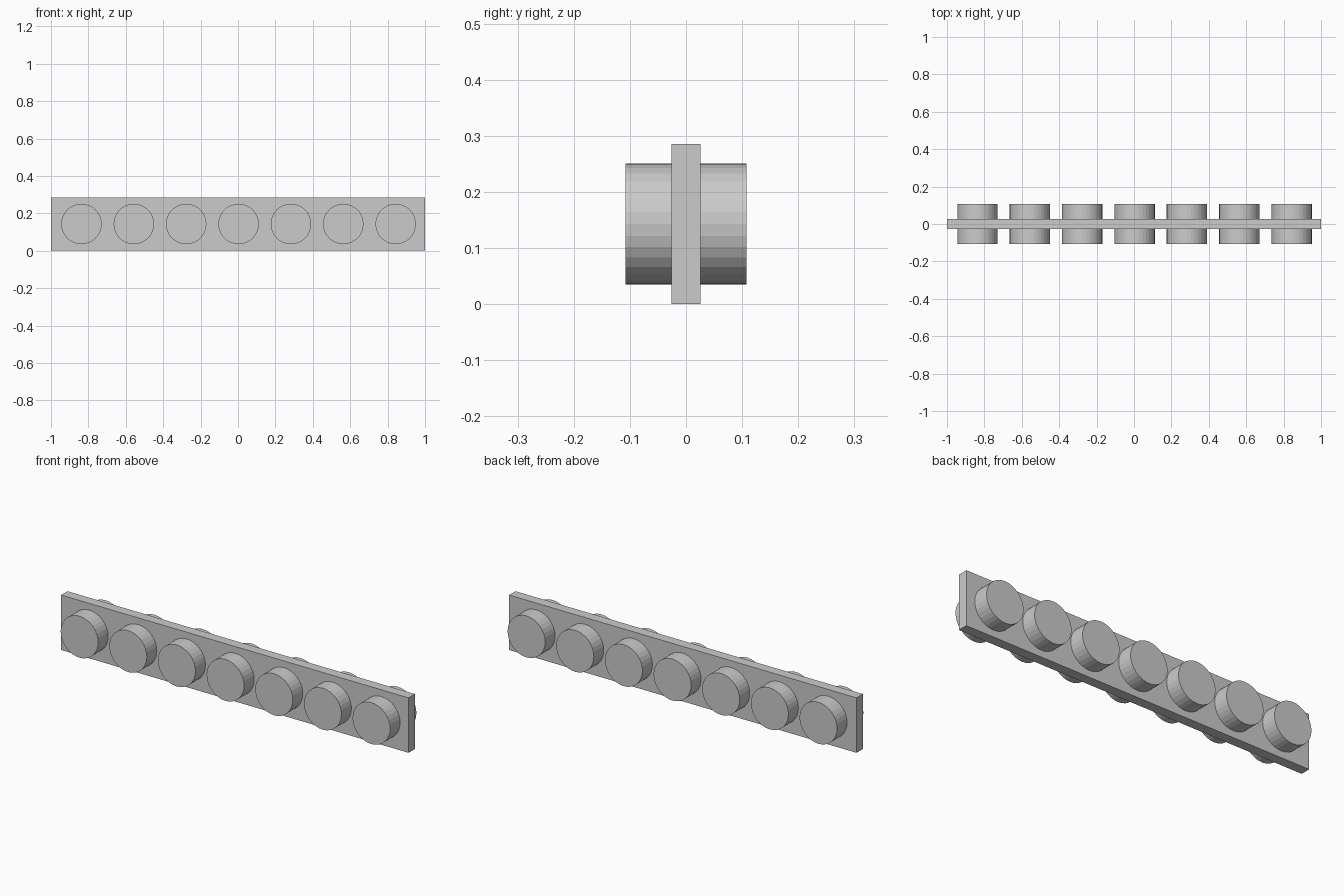
import bpy
from math import pi

if "Cube" in bpy.data.objects:
    bpy.data.objects.remove(bpy.data.objects["Cube"])

HEIGHT = 0.286
THICKNESS = 0.052
STUD_RADIUS = 0.108
STUD_LENGTH = 0.216
STUD_COUNT = 7
PITCH = 0.28
OFFSET = 0.003

# Flat upright plate
bpy.ops.mesh.primitive_cube_add(size=1, location=(0, 0, HEIGHT / 2))
plate = bpy.context.object
plate.name = "plate"
plate.scale = (2, THICKNESS, HEIGHT)
bpy.ops.object.transform_apply(location=False, rotation=False, scale=True)

# Row of round studs passing through the plate
for i in range(STUD_COUNT):
    x = (i - (STUD_COUNT - 1) / 2) * PITCH + OFFSET
    bpy.ops.mesh.primitive_cylinder_add(
        vertices=32, radius=STUD_RADIUS, depth=STUD_LENGTH,
        location=(x, 0, HEIGHT / 2), rotation=(pi / 2, 0, 0))
    bpy.context.object.name = f"stud_{i + 1}"
